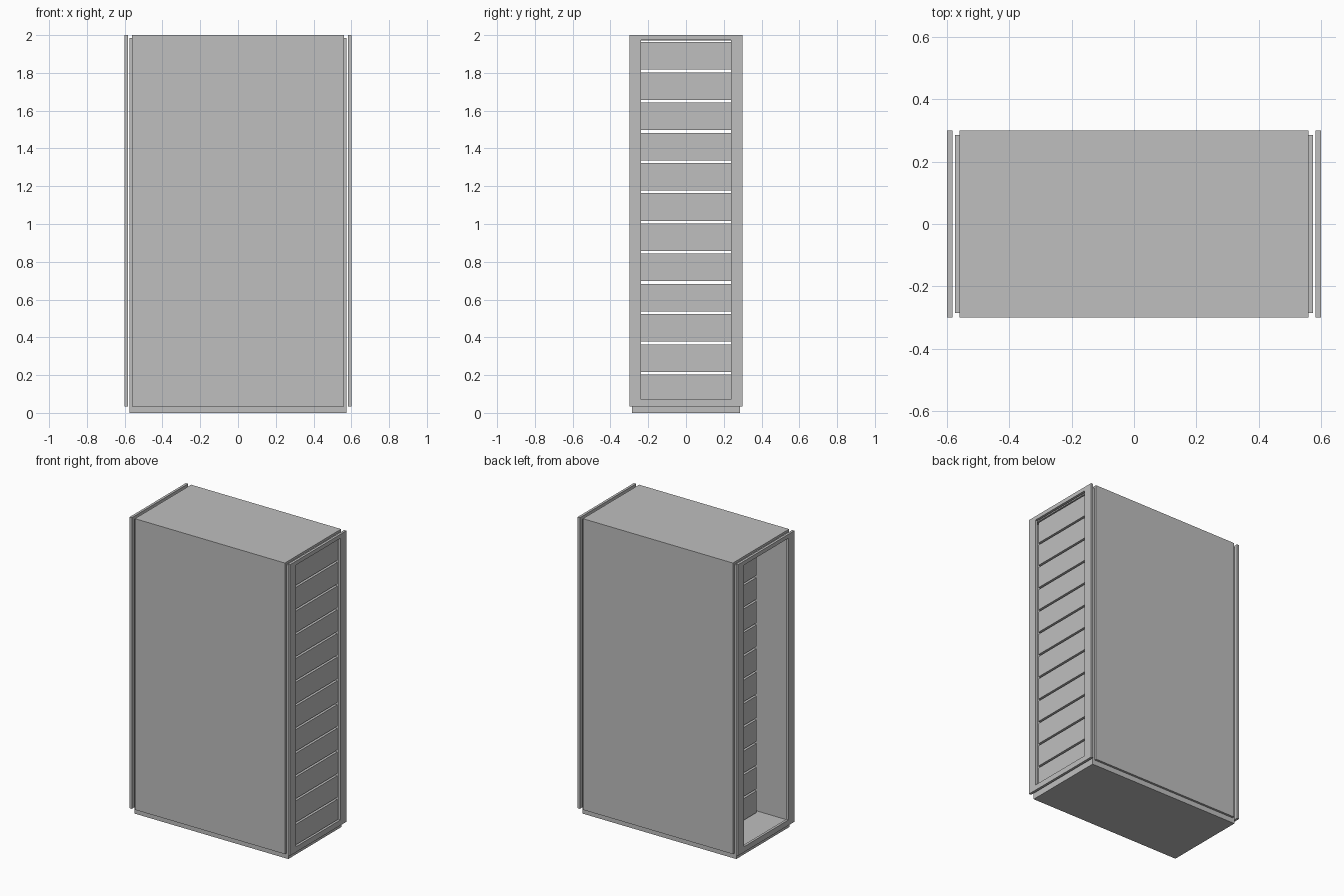
import bpy

cube = bpy.data.objects.get("Cube")
if cube:
    bpy.data.objects.remove(cube, do_unlink=True)

grey = bpy.data.materials.new("cabinet_grey")
grey.use_nodes = True
colour = (0.52, 0.52, 0.52, 1)
grey.diffuse_color = colour
grey.node_tree.nodes["Principled BSDF"].inputs["Base Color"].default_value = colour


def block(name, x, y, z):
    """Box between (low, high) limits on each axis."""
    corners = [(a, b, c) for a in x for b in y for c in z]
    faces = [(0, 1, 3, 2), (4, 6, 7, 5), (0, 4, 5, 1),
             (2, 3, 7, 6), (0, 2, 6, 4), (1, 5, 7, 3)]
    mesh = bpy.data.meshes.new(name)
    mesh.from_pydata(corners, [], faces)
    mesh.materials.append(grey)
    obj = bpy.data.objects.new(name, mesh)
    bpy.context.collection.objects.link(obj)
    return obj


def ring(name, x, outer_y, outer_z, inner_y, inner_z):
    """Rectangular tube running along x, open at both ends."""
    verts = []
    for a in x:
        for hy, (low, high) in ((outer_y, outer_z), (inner_y, inner_z)):
            verts += [(a, -hy, low), (a, hy, low), (a, hy, high), (a, -hy, high)]
    faces = []
    for i in range(4):
        j = (i + 1) % 4
        faces += [(i, i + 4, j + 4, j),                # end at low x
                  (i + 8, j + 8, j + 12, i + 12),      # end at high x
                  (i, j, j + 8, i + 8),                # outside
                  (i + 4, i + 12, j + 12, j + 4)]      # inside
    mesh = bpy.data.meshes.new(name)
    mesh.from_pydata(verts, [], faces)
    mesh.materials.append(grey)
    obj = bpy.data.objects.new(name, mesh)
    bpy.context.collection.objects.link(obj)
    return obj


# Inner carcass, open at both ends, with its base showing as the plinth
ring("carcass", (-0.575, 0.575), 0.285, (0, 1.985), 0.27, (0.05, 1.972))

# Outer cladding panels
block("front_panel", (-0.56, 0.56), (-0.3, -0.285), (0.035, 2))
block("back_panel", (-0.56, 0.56), (0.285, 0.3), (0.035, 2))
block("top_panel", (-0.56, 0.56), (-0.285, 0.285), (1.985, 2))

# Door frames standing just clear of both ends
for side, x in (("left", (0.583, 0.6)), ("right", (-0.6, -0.583))):
    ring(side + "_door_frame", x, 0.3, (0.035, 2), 0.237, (0.072, 1.973))

# Stack of equipment units with narrow gaps between them
for k in range(12):
    base = 0.057 + 0.16 * k
    block(f"unit_{k + 1}", (-0.36, 0.575), (-0.24, 0.24), (base, base + 0.146))
